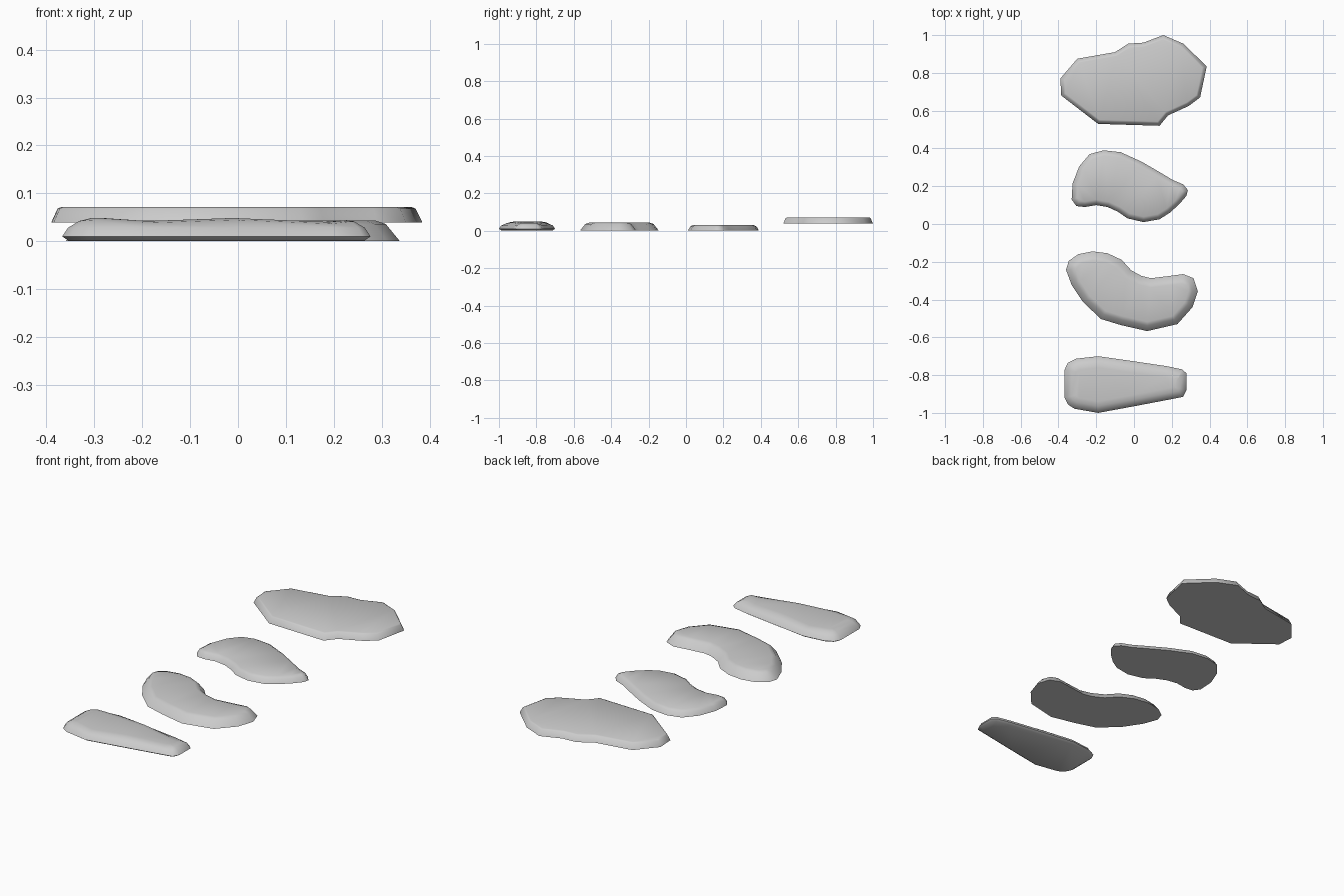
import bpy, bmesh, math
from mathutils import Vector

if "Cube" in bpy.data.objects:
    bpy.data.objects.remove(bpy.data.objects["Cube"])


def inset(points, d):
    """Offset a closed clockwise outline inwards by d."""
    out, n = [], len(points)
    for i in range(n):
        p = Vector(points[i])
        a = (p - Vector(points[i - 1])).normalized()
        b = (Vector(points[(i + 1) % n]) - p).normalized()
        na, nb = Vector((a.y, -a.x)), Vector((b.y, -b.x))
        m = (na + nb).normalized()
        out.append(p + m * d / max(m.dot(na), 0.7))
    return out


def stone(name, outline, layers, bump=None):
    """Stack inset copies of the outline: layers = (inset, z)."""
    bm = bmesh.new()
    rings = []
    for d, z in layers:
        ring = []
        for p in inset(outline, d):
            h = bump(p.x) if bump and z > 0.03 else 0
            ring.append(bm.verts.new((p.x, p.y, z + h)))
        rings.append(ring)
    n = len(outline)
    for lo, hi in zip(rings, rings[1:]):
        for i in range(n):
            j = (i + 1) % n
            bm.faces.new((lo[i], lo[j], hi[j], hi[i]))
    caps = [bm.faces.new(rings[0]), bm.faces.new(rings[-1])]
    bmesh.ops.triangulate(bm, faces=caps)
    bmesh.ops.recalc_face_normals(bm, faces=bm.faces)
    me = bpy.data.meshes.new(name)
    bm.to_mesh(me)
    bm.free()
    ob = bpy.data.objects.new(name, me)
    bpy.context.collection.objects.link(ob)
    bpy.ops.object.select_all(action='DESELECT')
    ob.select_set(True)
    bpy.context.view_layer.objects.active = ob
    bpy.ops.object.shade_smooth_by_angle(angle=math.radians(75))


# Large angular slab, raised
stone("angular_slab", [
    (.155, 1.0), (.26, .955), (.385, .835), (.35, .67), (.29, .625), (.18, .575),
    (.135, .52), (-.19, .53), (-.385, .68), (-.39, .77), (-.30, .875),
    (-.10, .91), (-.03, .955), (.05, .96)],
    [(0, .039), (.013, .068), (.022, .072)])

# Thin teardrop stone
stone("teardrop_stone", [
    (-.16, .39), (-.07, .38), (.04, .33), (.135, .275), (.205, .233), (.26, .21),
    (.285, .18), (.278, .15), (.24, .105), (.19, .06), (.135, .025), (.05, .01),
    (-.035, .03), (-.085, .065), (-.14, .09), (-.2, .10), (-.26, .09),
    (-.305, .095), (-.33, .13), (-.325, .215), (-.29, .305), (-.235, .37)],
    [(0, 0), (.012, .022), (.028, .031)])

# Kidney-shaped stone with sloping sides
stone("kidney_stone", [
    (-.22, -.145), (-.14, -.155), (-.065, -.19), (-.015, -.245), (.04, -.275),
    (.09, -.287), (.19, -.275), (.26, -.265), (.315, -.287), (.338, -.355),
    (.31, -.44), (.23, -.53), (.07, -.567), (-.07, -.535), (-.175, -.503),
    (-.27, -.413), (-.33, -.323), (-.36, -.243), (-.345, -.195), (-.295, -.16)],
    [(0, 0), (.028, .036), (.048, .043)])

# Tapered stone with rounded, slightly wavy top
stone("tapered_stone", [
    (-.19, -.70), (0, -.727), (.175, -.753), (.255, -.77), (.277, -.79),
    (.277, -.88), (.26, -.915), (.2, -.927), (0, -.965), (-.19, -1.0),
    (-.315, -.978), (-.35, -.955), (-.367, -.92), (-.367, -.77), (-.35, -.735),
    (-.305, -.713)],
    [(.012, .002), (0, .01), (.012, .028), (.035, .04), (.06, .044)],
    lambda x: .005 * math.cos((x - .01) * math.tau / .29))
